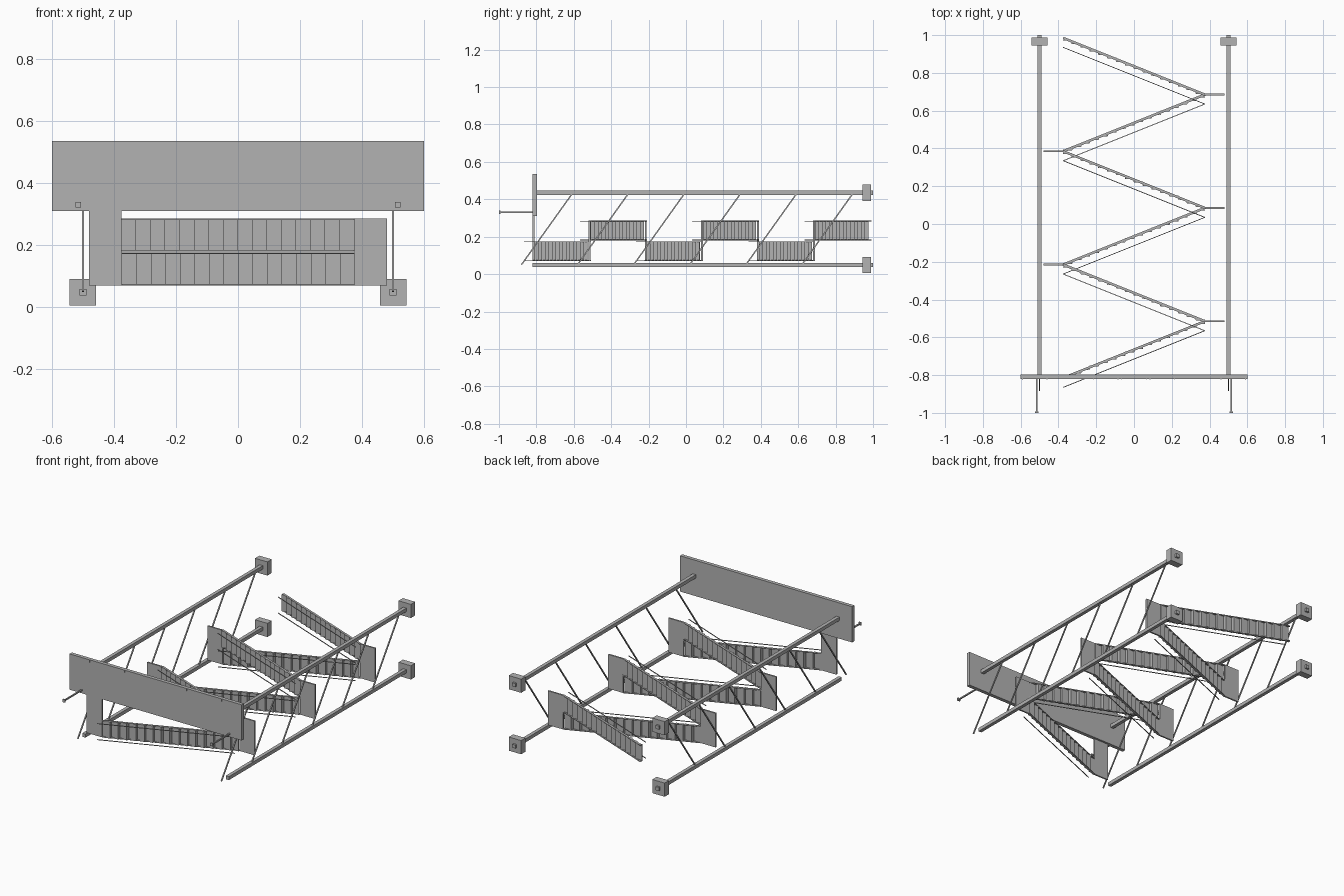
import bpy
import bmesh
from mathutils import Matrix, Vector

if "Cube" in bpy.data.objects:
    bpy.data.objects.remove(bpy.data.objects["Cube"])

grey = bpy.data.materials.new("plain_grey")
grey.use_nodes = True
grey.diffuse_color = (0.45, 0.45, 0.45, 1)
grey.node_tree.nodes["Principled BSDF"].inputs["Base Color"].default_value = (0.45, 0.45, 0.45, 1)


def box(bm, lo, hi):
    """Axis-aligned block between two corners."""
    lo, hi = Vector(lo), Vector(hi)
    size = hi - lo
    m = Matrix.Translation((lo + hi) / 2) @ Matrix.Diagonal((*size, 1))
    bmesh.ops.create_cube(bm, size=1, matrix=m)


def beam(bm, a, b, side_w, up_w, up):
    """Rectangular bar from a to b, with one cross axis along up."""
    a, b, up = Vector(a), Vector(b), Vector(up)
    d = (b - a).normalized()
    rot = Matrix((d.cross(up), d, up)).transposed().to_4x4()
    m = Matrix.Translation((a + b) / 2) @ rot @ Matrix.Diagonal((side_w, (b - a).length, up_w, 1))
    bmesh.ops.create_cube(bm, size=1, matrix=m)


def finish(bm, name):
    mesh = bpy.data.meshes.new(name)
    bm.to_mesh(mesh)
    bm.free()
    mesh.materials.append(grey)
    ob = bpy.data.objects.new(name, mesh)
    bpy.context.collection.objects.link(ob)


PITCH = 0.3
START = -0.815
HALF = 0.375
LOW, MID_LOW, MID_HIGH, HIGH = 0.07, 0.175, 0.18, 0.285

# Four long rails with square end blocks
for side, sx in (("left", 1), ("right", -1)):
    x = 0.5 * sx
    for level, z in (("lower", 0.048), ("upper", 0.435)):
        bm = bmesh.new()
        box(bm, (x - 0.011, -0.82, z - 0.011), (x + 0.011, 1.0, z + 0.011))
        finish(bm, f"{level}_rail_{side}")
        bm = bmesh.new()
        box(bm, (x - 0.043, 0.945, z - 0.043), (x + 0.043, 0.988, z + 0.043))
        finish(bm, f"{level}_end_block_{side}")

    # Slanted tie rods between the rails
    bm = bmesh.new()
    for i in range(6):
        y = -0.88 + PITCH * i
        beam(bm, (x, y, 0.05), (x, y + 0.27, 0.428), 0.007, 0.007, (1, 0, 0))
    finish(bm, f"tie_rods_{side}")

    # Pin with a small head on the front board
    px = 0.515 * sx
    bm = bmesh.new()
    box(bm, (px - 0.004, -0.995, 0.326), (px + 0.004, -0.81, 0.334))
    box(bm, (px - 0.009, -1.0, 0.321), (px + 0.009, -0.992, 0.339))
    finish(bm, f"front_pin_{side}")

# Front board with small ticks along its top edge
bm = bmesh.new()
box(bm, (-0.6, -0.82, 0.31), (0.6, -0.797, 0.535))
finish(bm, "front_board")
bm = bmesh.new()
for tx in (0.065, 0.085, 0.216, 0.46, 0.59):
    for s in (-1, 1):
        box(bm, (tx * s - 0.002, -0.822, 0.52), (tx * s + 0.002, -0.819, 0.535))
finish(bm, "board_ticks")

# Landings at the turns of the zigzag
for i in range(6):
    y = START + PITCH * i
    s = -1 if i % 2 == 0 else 1
    x0, x1 = sorted((HALF * s, 0.48 * s))
    bm = bmesh.new()
    box(bm, (x0, y - 0.005, LOW), (x1, y + 0.005, 0.315 if i == 0 else HIGH))
    finish(bm, f"landing_{i + 1}")

# Stair flights: stepped ribbon, edge stringers and thin handrails
STEPS = 16
for i in range(6):
    s = 1 if i % 2 == 0 else -1
    z0, z1 = (LOW, MID_LOW) if s == 1 else (MID_HIGH, HIGH)
    y0 = START + PITCH * i
    dx, dy = 2 * HALF / STEPS * s, PITCH / STEPS

    bm = bmesh.new()
    for k in range(STEPS):
        xa, xb = -HALF * s + dx * k, -HALF * s + dx * (k + 1)
        y = y0 + dy * (k + 0.5) - 0.003
        box(bm, (min(xa, xb), y - 0.002, z0), (max(xa, xb), y + 0.002, z1))
        if k < STEPS - 1:
            box(bm, (xb - 0.002, y, z0), (xb + 0.002, y + dy, z1))
    finish(bm, f"steps_{i + 1}")

    a, b = Vector((-HALF * s, y0, 0)), Vector((HALF * s, y0 + PITCH, 0))
    bm = bmesh.new()
    rails = bmesh.new()
    for z in (z0 + 0.002, z1 - 0.002):
        lift = Vector((0, 0, z))
        beam(bm, a + lift, b + lift, 0.013, 0.005, (0, 0, 1))
        offset = lift + Vector((0, -0.05, 0))
        beam(rails, a + offset, b + offset, 0.004, 0.004, (0, 0, 1))
    finish(bm, f"stringers_{i + 1}")
    finish(rails, f"handrails_{i + 1}")
